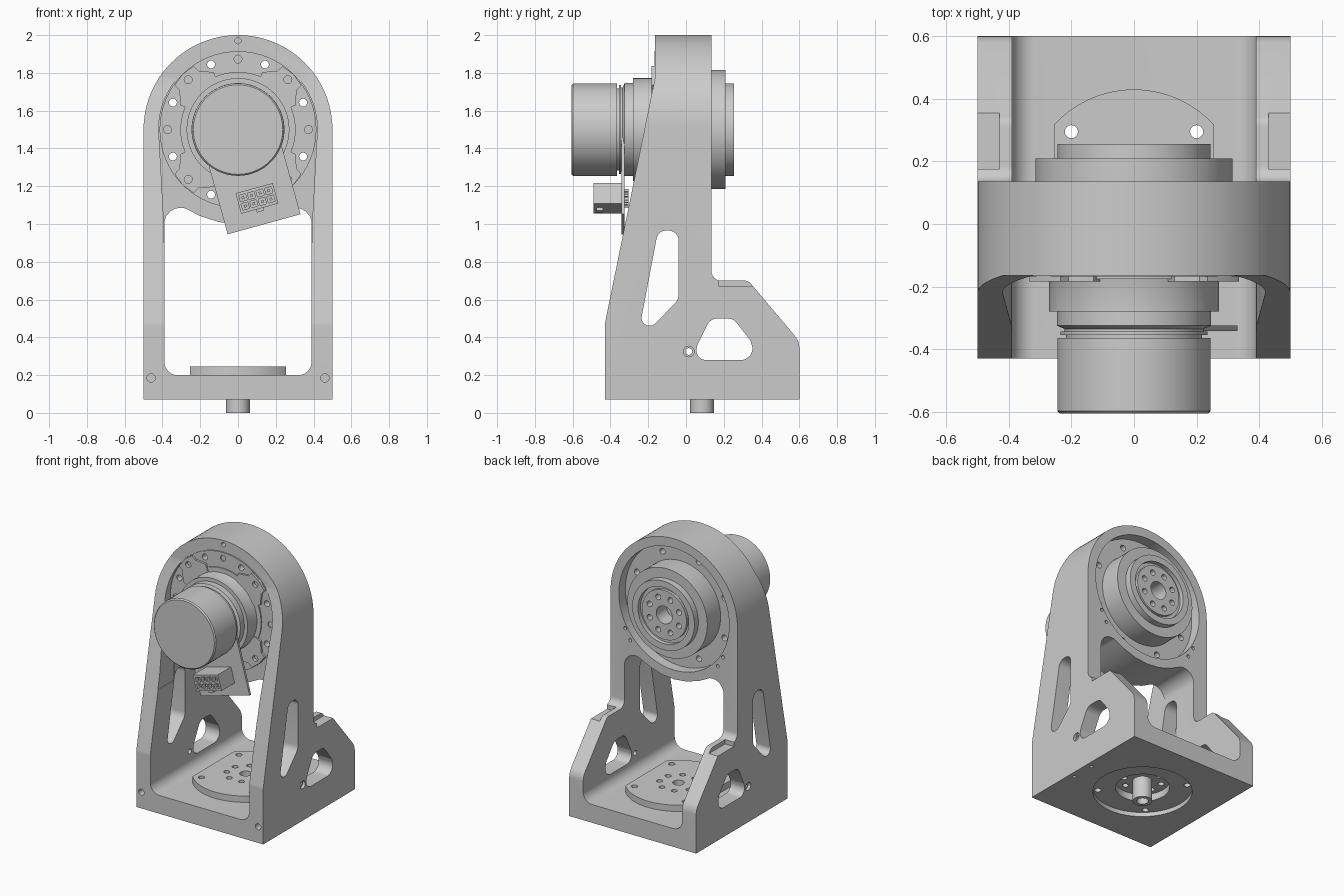
import bpy, bmesh
from math import sin, cos, tan, pi, radians
from mathutils import Vector

cube = bpy.data.objects.get("Cube")
if cube:
    bpy.data.objects.remove(cube, do_unlink=True)

COLOUR = (0.6, 0.6, 0.6, 1)
grey = bpy.data.materials.new("satin_grey")
grey.use_nodes = True
grey.diffuse_color = COLOUR
grey.node_tree.nodes["Principled BSDF"].inputs["Base Color"].default_value = COLOUR

HUB = (0, 1.5)        # motor axis in x, z
PLATE = (0, 0.085)    # base joint axis in x, y


def make(name, bm):
    bmesh.ops.remove_doubles(bm, verts=bm.verts, dist=1e-5)
    bmesh.ops.recalc_face_normals(bm, faces=bm.faces)
    if bm.calc_volume(signed=True) < 0:
        bmesh.ops.reverse_faces(bm, faces=bm.faces)
    mesh = bpy.data.meshes.new(name)
    bm.to_mesh(mesh)
    bm.free()
    mesh.materials.append(grey)
    obj = bpy.data.objects.new(name, mesh)
    bpy.context.collection.objects.link(obj)
    return obj


def to_3d(axis, a, b, depth):
    return {"x": (depth, a, b), "y": (a, depth, b), "z": (a, b, depth)}[axis]


def prism(name, axis, outlines, lo, hi):
    """Extrude one or more 2D outlines along an axis."""
    bm = bmesh.new()
    for pts in outlines:
        ends = [[bm.verts.new(to_3d(axis, p[0], p[1], d)) for p in pts] for d in (lo, hi)]
        for ring in ends:
            bm.faces.new(ring)
        for i in range(len(pts)):
            j = (i + 1) % len(pts)
            bm.faces.new((ends[0][i], ends[0][j], ends[1][j], ends[1][i]))
    return make(name, bm)


def lathe(name, axis, centre, profile, steps=72):
    """Turn a (radius, position) profile round an axis."""
    bm = bmesh.new()
    verts = [bm.verts.new(to_3d(axis, centre[0] + r, centre[1], d)) for r, d in profile]
    edges = [bm.edges.new(pair) for pair in zip(verts, verts[1:])]
    bmesh.ops.spin(bm, geom=verts + edges, cent=to_3d(axis, *centre, 0),
                   axis=to_3d(axis, 0, 0, 1), angle=2 * pi, steps=steps)
    return make(name, bm)


def arc(centre, r, start=0, end=360, n=64):
    """Points on an arc; a full circle leaves out the repeated last point."""
    count = n if end - start == 360 else n + 1
    angles = [radians(start + (end - start) * i / n) for i in range(count)]
    return [(centre[0] + r * cos(a), centre[1] + r * sin(a)) for a in angles]


def ring_of_holes(centre, radius, hole, count, start=0):
    return [arc(p, hole, n=16) for p in arc(centre, radius, start, start + 360, count)]


def rect(x, y, w, h):
    return [(x - w, y - h), (x + w, y - h), (x + w, y + h), (x - w, y + h)]


def rounded(pts, n=6):
    """Fillet every point given as (a, b, radius)."""
    out = []
    for i, p in enumerate(pts):
        if len(p) == 2:
            out.append(p)
            continue
        c, r = Vector(p[:2]), p[2]
        u = (Vector(pts[i - 1][:2]) - c).normalized()
        v = (Vector(pts[(i + 1) % len(pts)][:2]) - c).normalized()
        half = u.angle(v) / 2
        mid = c + (u + v).normalized() * r / sin(half)
        s, e = c + u * r / tan(half) - mid, c + v * r / tan(half) - mid
        out += [tuple(mid + s.lerp(e, k / n).normalized() * r) for k in range(n + 1)]
    return out


def volume(mesh):
    bm = bmesh.new()
    bm.from_mesh(mesh)
    result = bm.calc_volume()
    bm.free()
    return result


def cut(obj, axis, outlines, lo, hi, operation="DIFFERENCE"):
    """Boolean with a prism, keeping the first solver that gives a sound solid."""
    cutter = prism("cutter", axis, outlines, lo, hi)
    cutter.hide_render = True
    before = volume(obj.data)
    mod = obj.modifiers.new("cut", "BOOLEAN")
    mod.operation, mod.object = operation, cutter
    for solver in ("MANIFOLD", "EXACT", "FLOAT"):
        mod.solver = solver
        graph = bpy.context.evaluated_depsgraph_get()
        graph.update()
        mesh = bpy.data.meshes.new_from_object(obj.evaluated_get(graph))
        if 0.3 * before < volume(mesh) < before * (1 - 1e-6):
            mesh.materials.clear()
            mesh.materials.append(grey)
            obj.data = mesh
            break
    obj.modifiers.remove(mod)
    bpy.data.objects.remove(cutter, do_unlink=True)


# Bracket: side silhouette crossed with the arched front silhouette
side = rounded([(-.43, .07), (-.43, .47, .1), (-.165, 1.77), (-.165, 2.02), (.135, 2.02),
                (.135, .7, .05), (.33, .7, .04), (.6, .38, .1), (.6, .07)])
bracket = prism("bracket", "x", [side], -.55, .55)
cut(bracket, "y", [[(-.5, 0), (.5, 0)] + arc(HUB, .5, 0, 180, 48)], -1, 1, "INTERSECT")

# Channel between the side walls, closed above by the underside of the arch
right = rounded([(0, .2), (.39, .2, .07), (.39, 1.1, .085), (.28, 1.083, .05),
                 (.2, 1.042), (.1, 1.01), (0, 1)])
left = [(-x, z) for x, z in reversed(right[1:-1])]
cut(bracket, "y", [right + left], -1, 1)

# Motor clearance in front, seat recess behind
cut(bracket, "y", [[(-.392, .9), (.392, .9), (.392, 1)] + arc(HUB, .42, 0, 180, 48)
                   + [(-.392, 1)]], -1, -.16)
cut(bracket, "y", [arc(HUB, .435)], .06, 1)

# Lightening windows and cross holes in the side walls
tall = rounded([(-.245, .455, .04), (-.17, .465, .03), (-.04, .6, .06),
                (-.04, .965, .05), (-.148, .965, .05)])
low = rounded([(.045, .28, .05), (.375, .28, .06), (.34, .385, .03),
               (.25, .5, .06), (.13, .5, .06), (.06, .36, .04)])
cut(bracket, "x", [tall], -1, 1)
cut(bracket, "x", [low], -1, 1)
cut(bracket, "x", [arc((.015, .325), .018, n=16)], -1, 1)
for s in (-1, 1):
    cut(bracket, "x", [arc((.015, .325), .028, n=20)], *sorted((s * .48, s)))
    # Lowered pad on top of each rear wing
    cut(bracket, "z", [rect(s * .53, .27, .1, .095)], .67, .9)

# Screw holes in the bracket
cut(bracket, "y", ring_of_holes(HUB, .373, .021, 8, 22.5), -.3, .3)
cut(bracket, "y", [arc((s * .46, .185), .022, n=16) for s in (-1, 1)], -.6, -.33)
cut(bracket, "y", [arc((0, 1.97), .016, n=16)], -.3, -.1)
cut(bracket, "y", [arc((s * x, z), .012, n=12) for s in (-1, 1)
                   for x, z in ((.385, 1.26), (.345, 1.185))], .08, .3)
cut(bracket, "z", [arc((.46, y), .012, n=12) for y in (.12, -.05)], 0, .12)

# Base joint: recesses below and a flat-sided mounting plate on the floor
cut(bracket, "z", [arc(PLATE, .32)], 0, .1)
cut(bracket, "z", [arc(PLATE, .175)], 0, .15)
mount = prism("mounting_plate", "z", [arc(PLATE, .345, n=96)], .19, .245)
cut(mount, "z", [rect(0, 0, .255, 1)], 0, 1, "INTERSECT")
joint_holes = (ring_of_holes(PLATE, .125, .02, 8, 22.5) + [arc(PLATE, .038, n=24)]
               + [arc((sx * .2, PLATE[1] + sy * .21), .021, n=16) for sx in (-1, 1) for sy in (-1, 1)])
for part in (bracket, mount):
    cut(part, "z", joint_holes, 0, 1)
pin = lathe("base_pin", "z", PLATE, [(.038, .16), (.038, 0), (.063, 0), (.063, .16), (.038, .16)], 40)

# Motor with stepped housing and output hub
motor = lathe("motor", "y", HUB, [
    (0, -.605), (.237, -.605), (.245, -.597), (.245, -.365), (.218, -.365), (.218, -.355),
    (.235, -.355), (.235, -.343), (.222, -.343), (.222, -.335), (.246, -.325), (.246, -.28),
    (.272, -.28), (.272, -.165), (.3, -.1), (.315, .05), (.315, .21), (.245, .21),
    (.245, .255), (.2, .255), (.2, .225), (.175, .225), (.175, .245), (0, .245)])
cut(motor, "y", ring_of_holes(HUB, .125, .02, 8, 22.5), .2, .4)
cut(motor, "y", [arc(HUB, .063, n=32)], .13, .4)

# Front flange, its collar and four raised screw tabs
flange = prism("motor_flange", "y", [arc(HUB, .415)], -.168, -.15)
collar = prism("motor_collar", "y", [arc(HUB, .305)], -.176, -.15)
tab_shape = [(.28, -22), (.33, -22), (.375, -11), (.41, -10), (.415, 0),
             (.41, 10), (.375, 11), (.33, 22), (.28, 22)]
tabs = prism("flange_tabs", "y", [
    [arc(HUB, r, turn + a, turn + a + 1, 1)[0] for r, a in tab_shape]
    for turn in (45, 135, 225, 315)], -.183, -.15)
cut(flange, "y", ring_of_holes(HUB, .373, .021, 16), -.3, 0)
cut(tabs, "y", ring_of_holes(HUB, .373, .021, 4, 45), -.3, 0)


# Circuit board and its plug, swung about the motor axis
def swing(pts):
    c, s = cos(radians(15.4)), sin(radians(15.4))
    return [(x * c - z * s, HUB[1] + x * s + z * c) for x, z in pts]


board = prism("circuit_board", "y", [swing(rect(0, -.31, .2, .21))], -.342, -.325)
plug = prism("plug_housing", "y", [swing(rect(0, -.378, .102, .056))], -.49, -.34)
spots = [((i - 1.5) * .047, -.378 + s * .023) for i in range(4) for s in (-1, 1)]
cut(plug, "y", [swing(rect(x, z, .018, .017)) for x, z in spots], -.6, -.43)
contacts = prism("plug_contacts", "y", [swing(rect(x, z, .007, .007)) for x, z in spots], -.475, -.305)
latch = prism("plug_latch", "y", [swing(rect(0, -.44, .02, .01))], -.475, -.44)

bpy.ops.object.select_all(action="DESELECT")
for obj in (bracket, mount, pin, motor, flange, collar, tabs, board, plug, contacts, latch):
    obj.select_set(True)
bpy.context.view_layer.objects.active = bracket
bpy.ops.object.shade_smooth_by_angle(angle=radians(25))
